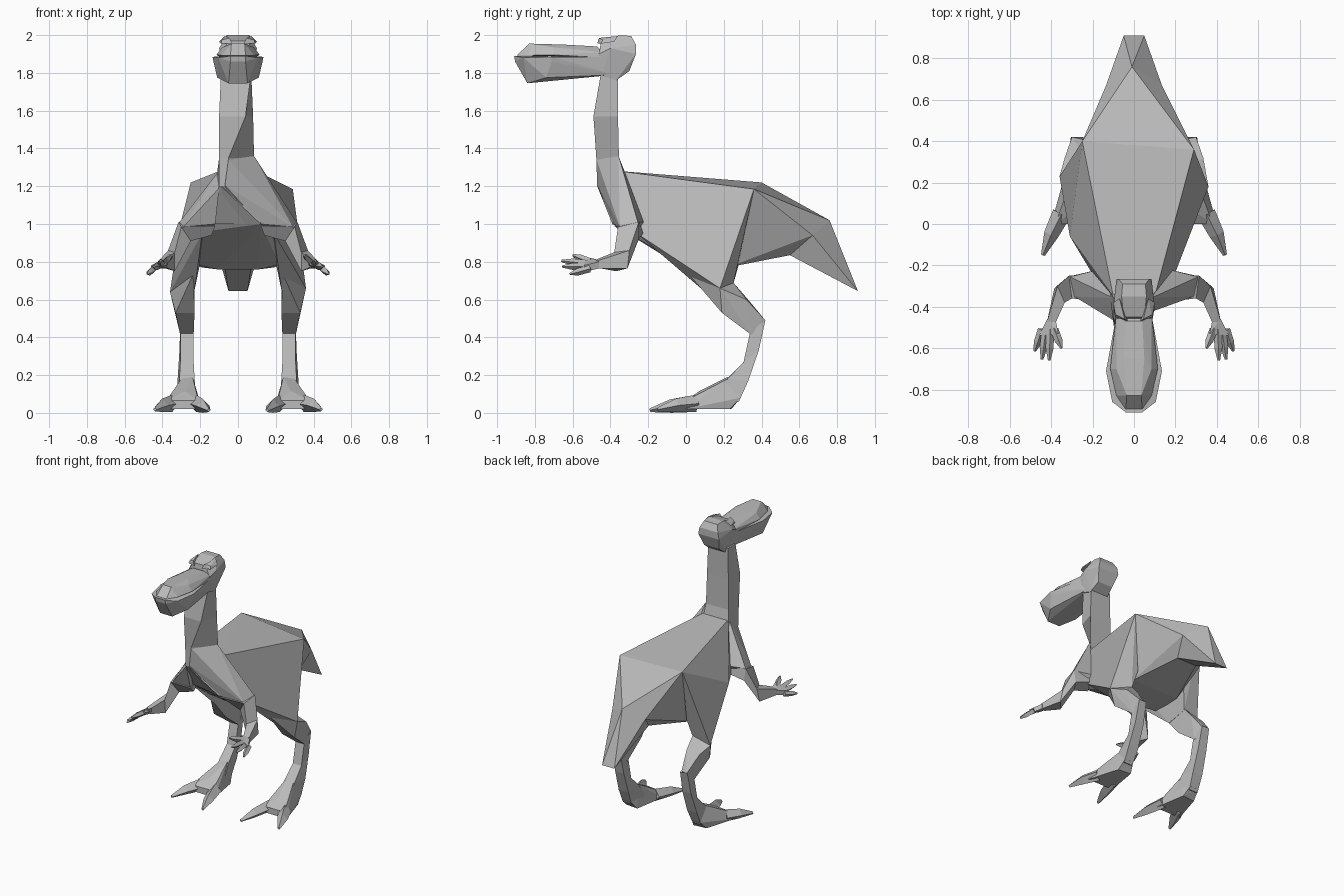
import bpy
import bmesh
from mathutils import Vector

if "Cube" in bpy.data.objects:
    bpy.data.objects.remove(bpy.data.objects["Cube"], do_unlink=True)

GREY = (0.5, 0.5, 0.5, 1.0)
mat = bpy.data.materials.new("plain grey")
mat.use_nodes = True
mat.diffuse_color = GREY
bsdf = mat.node_tree.nodes["Principled BSDF"]
bsdf.inputs["Base Color"].default_value = GREY
bsdf.inputs["Roughness"].default_value = 0.8


def finish(name, bm):
    """Turn a bmesh into a flat-shaded object."""
    bmesh.ops.recalc_face_normals(bm, faces=bm.faces)
    me = bpy.data.meshes.new(name)
    bm.to_mesh(me)
    bm.free()
    me.materials.append(mat)
    ob = bpy.data.objects.new(name, me)
    bpy.context.collection.objects.link(ob)
    return ob


def hull(name, pts):
    """Faceted solid around a few corner points."""
    bm = bmesh.new()
    for p in pts:
        bm.verts.new(p)
    res = bmesh.ops.convex_hull(bm, input=bm.verts)
    loose = {g for g in res["geom_interior"] if isinstance(g, bmesh.types.BMVert)}
    bmesh.ops.delete(bm, geom=list(loose), context="VERTS")
    bmesh.ops.dissolve_limit(bm, angle_limit=0.02, verts=bm.verts, edges=bm.edges)
    return finish(name, bm)


def loft(name, rings):
    """Skin between rings of equal point count, with capped ends."""
    bm = bmesh.new()
    vs = [[bm.verts.new(p) for p in r] for r in rings]
    n = len(vs[0])
    for a, b in zip(vs, vs[1:]):
        for i in range(n):
            j = (i + 1) % n
            bm.faces.new((a[i], a[j], b[j], b[i]))
    bm.faces.new(vs[0])
    bm.faces.new(vs[-1])
    return finish(name, bm)


def digit(name, path, radii):
    """Four-sided tapering finger or toe along a path."""
    rings = []
    for i, p in enumerate(path):
        d = (Vector(path[min(i + 1, len(path) - 1)]) - Vector(path[max(i - 1, 0)])).normalized()
        u = d.cross(Vector((0, 0, 1))).normalized()
        v = u.cross(d)
        r = radii[i]
        rings.append([Vector(p) + u * r * a + v * r * b
                      for a, b in ((1, 0), (0, 1), (-1, 0), (0, -1))])
    return loft(name, rings)


def both(pts):
    """Corner points together with their mirror images."""
    return [(s * x, y, z) for x, y, z in pts for s in (1, -1)]


# The two sides differ a little at the hip, the flank and the throat
HIP = {1: (0.29, 0.36, 1.185), -1: (-0.25, 0.40, 1.22)}
FLANK = {1: [(0.36, 0.18, 0.66)], -1: [(-0.31, -0.06, 0.98), (-0.36, 0.23, 0.64)]}
THROAT = {1: [(-0.075, -0.47, 1.21), (-0.05, -0.473, 1.34), (0.085, -0.357, 1.36)],
          -1: [(-0.10, -0.465, 1.19), (-0.095, -0.36, 1.29)]}

# Torso, with a flat sloping back and a belly between the legs
hull("torso", list(HIP.values()) + [(-0.09, -0.47, 1.2), (0.12, -0.39, 1.0), (-0.01, 0.76, 1.02)]
     + both([(0.10, -0.35, 1.28), (0.18, -0.27, 0.96), (0.22, -0.02, 0.785),
             (0.11, 0.0, 0.76), (0.19, 0.22, 0.77), (0.135, 0.67, 0.94), (0.08, 0.55, 0.835)]))

# Drooping tail
hull("tail", [(-0.01, 0.76, 1.02)] + both([(0.135, 0.67, 0.94), (0.05, 0.91, 0.645),
                                           (0.08, 0.55, 0.835)]))

# Neck: front edge twists towards one side at the chest
neck = [  # height, then x, y of the four corners
    (1.00, (-0.16, -0.33), (0.12, -0.38), (0.18, -0.25), (-0.18, -0.25)),
    (1.20, (-0.10, -0.47), (-0.07, -0.47), (0.12, -0.32), (-0.12, -0.32)),
    (1.35, (-0.10, -0.475), (-0.05, -0.475), (0.085, -0.355), (-0.10, -0.355)),
    (1.57, (-0.10, -0.49), (0.04, -0.49), (0.08, -0.36), (-0.095, -0.36)),
    (1.80, (-0.09, -0.45), (0.07, -0.45), (0.07, -0.36), (-0.09, -0.36)),
]
loft("neck", [[(x, y, z) for x, y in c] for z, *c in neck])

# Head: skull, long bill and deep lower jaw
hull("skull", both([(0.05, -0.45, 1.97), (0.06, -0.35, 2.0), (0.055, -0.29, 1.995),
                    (0.075, -0.265, 1.95), (0.085, -0.265, 1.90), (0.06, -0.30, 1.81),
                    (0.10, -0.40, 1.93), (0.09, -0.46, 1.90), (0.07, -0.37, 1.76),
                    (0.075, -0.45, 1.785)]))
hull("upper_bill", both([(0.04, -0.895, 1.893), (0.085, -0.83, 1.893), (0.115, -0.70, 1.895),
                         (0.035, -0.83, 1.955), (0.085, -0.70, 1.935), (0.05, -0.65, 1.95),
                         (0.04, -0.47, 1.94), (0.085, -0.42, 1.88), (0.085, -0.44, 1.91)]))
hull("lower_jaw", both([(0.04, -0.91, 1.89), (0.04, -0.905, 1.86), (0.105, -0.86, 1.88),
                        (0.135, -0.71, 1.885), (0.13, -0.71, 1.86), (0.085, -0.44, 1.885),
                        (0.07, -0.38, 1.79), (0.05, -0.84, 1.745), (0.11, -0.74, 1.775)]))

for s, side in ((1, "left"), (-1, "right")):
    def m(pts):
        return [(s * x, y, z) for x, y, z in pts]

    # Brow ridge over the eye
    hull(side + "_brow", m([(0.03, -0.47, 1.955), (0.09, -0.45, 1.955), (0.10, -0.38, 1.965),
                            (0.07, -0.36, 1.995), (0.045, -0.46, 1.985), (0.085, -0.44, 1.975)]))

    # Flank running down into the thigh
    hull(side + "_thigh", [HIP[s]] + FLANK[s] + m([
        (0.10, -0.35, 1.28), (0.19, -0.26, 0.95), (0.23, -0.09, 0.86), (0.235, 0.0, 0.76),
        (0.23, 0.09, 0.65), (0.23, 0.25, 0.68), (0.20, 0.28, 0.81)]))
    hull(side + "_drumstick", FLANK[s][-1:] + m([
        (0.23, 0.25, 0.69), (0.235, 0.01, 0.74), (0.33, 0.19, 0.53),
        (0.23, 0.19, 0.53), (0.335, 0.32, 0.60), (0.23, 0.32, 0.61), (0.235, 0.35, 0.41),
        (0.305, 0.35, 0.41), (0.30, 0.42, 0.49), (0.25, 0.41, 0.49)]))

    # Shank and foot
    loft(side + "_shank", [m(r) for r in (
        [(0.235, 0.34, 0.43), (0.305, 0.34, 0.43), (0.305, 0.42, 0.49), (0.245, 0.42, 0.49)],
        [(0.235, 0.305, 0.27), (0.305, 0.305, 0.27), (0.31, 0.385, 0.33), (0.24, 0.385, 0.33)],
        [(0.23, 0.22, 0.185), (0.31, 0.22, 0.18), (0.32, 0.33, 0.17), (0.24, 0.33, 0.17)],
        [(0.22, 0.14, 0.06), (0.31, 0.14, 0.06), (0.32, 0.28, 0.06), (0.25, 0.28, 0.06)])])
    hull(side + "_foot", m([
        (0.24, 0.22, 0.19), (0.30, 0.22, 0.18), (0.25, 0.29, 0.08), (0.32, 0.29, 0.08),
        (0.23, 0.24, 0.02), (0.33, 0.23, 0.02), (0.28, 0.07, 0.115), (0.19, 0.0, 0.02),
        (0.40, 0.0, 0.02), (0.21, 0.0, 0.065), (0.38, 0.0, 0.065)]))
    toes = {"outer": [(0.35, 0.05, 0.05), (0.40, -0.05, 0.04), (0.44, -0.15, 0.018)],
            "inner": [(0.22, 0.05, 0.05), (0.185, -0.08, 0.036), (0.155, -0.19, 0.014)]}
    for t, path in toes.items():
        digit(f"{side}_{t}_toe", m(path), (0.045, 0.036, 0.01))

    # Shoulder sloping from the throat onto the arm
    hull(side + "_shoulder", THROAT[s] + m([
        (0.09, -0.36, 1.29), (0.12, -0.385, 1.0), (0.31, -0.255, 1.01), (0.29, -0.35, 0.985),
        (0.17, -0.22, 1.01), (0.17, -0.26, 0.95)]))

    # Arm: shoulder, elbow, wrist
    loft(side + "_arm", [m(r) for r in (
        [(0.12, -0.38, 0.99), (0.15, -0.24, 1.02), (0.17, -0.22, 0.96), (0.14, -0.32, 0.94)],
        [(0.30, -0.36, 0.985), (0.315, -0.25, 1.01), (0.30, -0.25, 0.92), (0.25, -0.33, 0.91)],
        [(0.335, -0.38, 0.85), (0.37, -0.30, 0.86), (0.385, -0.31, 0.765), (0.335, -0.37, 0.75)],
        [(0.38, -0.48, 0.81), (0.42, -0.47, 0.805), (0.42, -0.47, 0.765), (0.38, -0.48, 0.77)])])

    # Hand with four clawed fingers
    hull(side + "_palm", m([
        (0.38, -0.46, 0.81), (0.42, -0.46, 0.80), (0.42, -0.46, 0.765), (0.38, -0.46, 0.775),
        (0.365, -0.53, 0.825), (0.46, -0.54, 0.78), (0.46, -0.54, 0.745), (0.37, -0.53, 0.79)]))
    tips = [(0.35, -0.60, 0.835), (0.41, -0.66, 0.805), (0.445, -0.655, 0.775), (0.48, -0.615, 0.735)]
    for i, tip in enumerate(tips):
        root = (0.385 + 0.02 * i, -0.51, 0.80 - 0.012 * i)
        mid = tuple(0.4 * a + 0.6 * b for a, b in zip(root, tip))
        digit(f"{side}_finger_{i + 1}", m([root, mid, tip]), (0.02, 0.019, 0.006))
